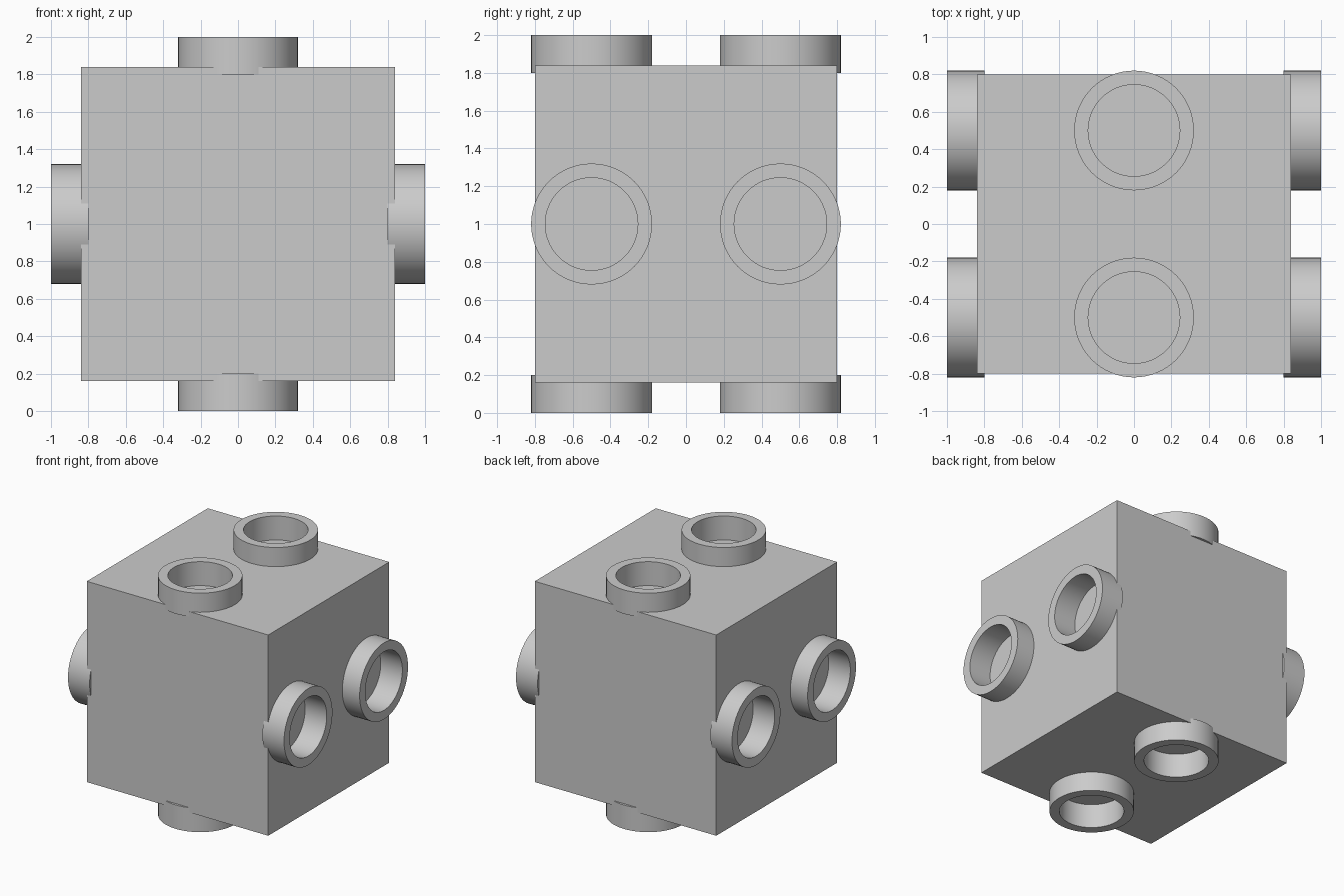
import bpy
import bmesh
import math
from mathutils import Matrix

if "Cube" in bpy.data.objects:
    bpy.data.objects.remove(bpy.data.objects["Cube"], do_unlink=True)

SEGMENTS = 64
FLOOR, RIM = 0.80, 1.0        # stud base and stud end, measured from the block centre
OUTER, INNER = 0.32, 0.245    # stud radii
SPACING = 0.5                 # stud offset along y
SIDES = ("top", "left", "bottom", "right")

grey = bpy.data.materials.new("light_grey")
grey.use_nodes = True
grey.diffuse_color = (0.6, 0.6, 0.6, 1)
grey.node_tree.nodes["Principled BSDF"].inputs["Base Color"].default_value = grey.diffuse_color


def make_object(name, bm):
    bmesh.ops.recalc_face_normals(bm, faces=bm.faces)
    mesh = bpy.data.meshes.new(name)
    bm.to_mesh(mesh)
    bm.free()
    mesh.materials.append(grey)
    obj = bpy.data.objects.new(name, mesh)
    bpy.context.collection.objects.link(obj)
    return obj


def activate(obj):
    bpy.ops.object.select_all(action="DESELECT")
    obj.select_set(True)
    bpy.context.view_layer.objects.active = obj


def stud_places():
    """Name and placement of each stud: a front and back pair on four sides."""
    for i, side in enumerate(SIDES):
        turn = Matrix.Translation((0, 0, 1)) @ Matrix.Rotation(i * math.pi / 2, 4, "Y")
        for end, y in (("front", -SPACING), ("back", SPACING)):
            yield f"{side}_{end}_stud", turn @ Matrix.Translation((0, y, 0))


# Block body
bm = bmesh.new()
bmesh.ops.create_cube(bm, size=1, matrix=Matrix.Translation((0, 0, 1)) @ Matrix.Diagonal((1.68, 1.6, 1.68, 1)))
body = make_object("block_body", bm)

# Shallow recesses under the hollow studs
bm = bmesh.new()
for _, place in stud_places():
    bmesh.ops.create_cone(
        bm, cap_ends=True, segments=SEGMENTS, radius1=0.28, radius2=0.28,
        depth=RIM - FLOOR, matrix=place @ Matrix.Translation((0, 0, (RIM + FLOOR) / 2)))
cutter = make_object("recess_cutter", bm)
cutter.hide_render = True
cut = body.modifiers.new("recesses", "BOOLEAN")
cut.operation = "DIFFERENCE"
cut.solver = "EXACT"
cut.object = cutter
activate(body)
bpy.ops.object.modifier_apply(modifier=cut.name)
bpy.data.objects.remove(cutter, do_unlink=True)

# Hollow studs, each a turned ring
for name, place in stud_places():
    bm = bmesh.new()
    corners = ((INNER, FLOOR), (OUTER, FLOOR), (OUTER, RIM), (INNER, RIM))
    ring = [bm.verts.new((r, 0, z)) for r, z in corners]
    edges = [bm.edges.new((ring[i - 1], ring[i])) for i in range(len(ring))]
    bmesh.ops.spin(bm, geom=ring + edges, cent=(0, 0, 0), axis=(0, 0, 1),
                   angle=math.tau, steps=SEGMENTS)
    bmesh.ops.remove_doubles(bm, verts=bm.verts, dist=0.0001)
    bmesh.ops.transform(bm, matrix=place, verts=bm.verts)
    stud = make_object(name, bm)
    activate(stud)
    bpy.ops.object.shade_smooth_by_angle(angle=math.radians(30))
